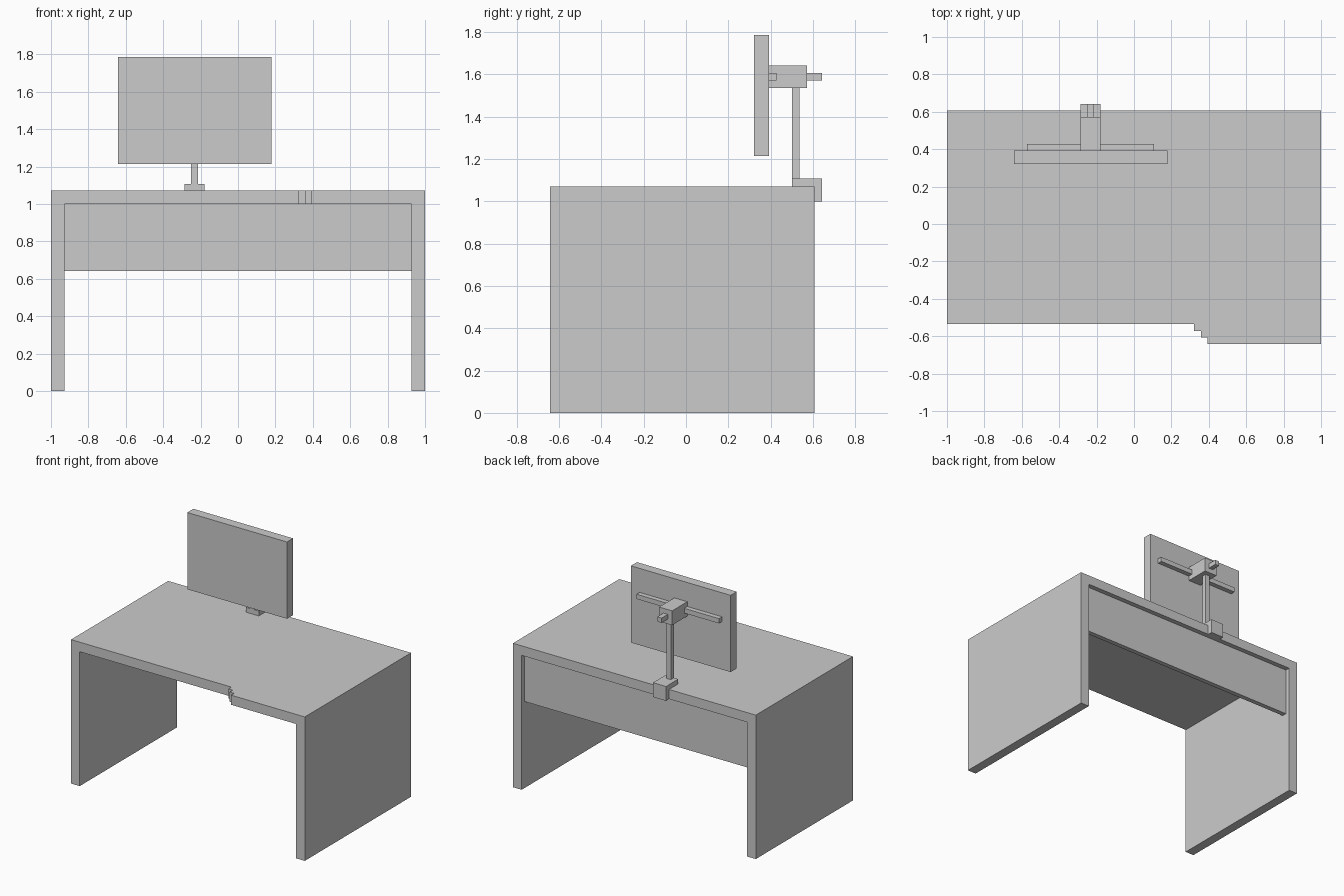
import bpy, bmesh
from mathutils import Vector

if "Cube" in bpy.data.objects:
    bpy.data.objects.remove(bpy.data.objects["Cube"])

U = 1 / 28  # every part sits on this grid step


def prism(name, outline, offset):
    """Extrude a closed outline of grid points along an offset."""
    bm = bmesh.new()
    face = bm.faces.new([bm.verts.new(Vector(p) * U) for p in outline])
    ext = bmesh.ops.extrude_face_region(bm, geom=[face], use_keep_orig=True)
    moved = [g for g in ext["geom"] if isinstance(g, bmesh.types.BMVert)]
    bmesh.ops.translate(bm, verts=moved, vec=Vector(offset) * U)
    bmesh.ops.recalc_face_normals(bm, faces=bm.faces)
    mesh = bpy.data.meshes.new(name)
    bm.to_mesh(mesh)
    bm.free()
    ob = bpy.data.objects.new(name, mesh)
    bpy.context.collection.objects.link(ob)
    return ob


def box(name, x, y, z):
    """Box from (min, max) grid ranges."""
    base = [(x[0], y[0], z[0]), (x[1], y[0], z[0]), (x[1], y[1], z[0]), (x[0], y[1], z[0])]
    return prism(name, base, (0, 0, z[1] - z[0]))


# Desk body: stepped top outline with the knee space cut away
outline = [(-28, -15), (9, -15), (9, -16), (10, -16), (10, -17), (11, -17),
           (11, -18), (28, -18), (28, 17), (-28, 17)]
desk = prism("desk_body", [(x, y, 0) for x, y in outline], (0, 0, 30))
cutter = box("knee_space_cutter", (-26, 26), (-25, 25), (-5, 28))
cutter.hide_render = True
cut = desk.modifiers.new("knee_space", "BOOLEAN")
cut.operation = "DIFFERENCE"
cut.solver = "EXACT"
cut.object = cutter
bpy.context.view_layer.objects.active = desk
bpy.ops.object.modifier_apply(modifier=cut.name)
bpy.data.objects.remove(cutter)

# Back panel, set in from the rear edge
box("back_panel", (-26, 26), (15, 16), (18, 28))

# Clamp hooked over the rear edge of the desk
clamp = [(14, 30), (17, 30), (17, 28), (18, 28), (18, 31), (14, 31)]
prism("clamp", [(-8, y, z) for y, z in clamp], (3, 0, 0))

# Monitor stand
box("stand_post", (-7, -6), (14, 15), (31, 43))
box("stand_head", (-8, -5), (11, 16), (43, 46))
box("head_handle", (-7, -6), (16, 18), (44, 45))
box("mount_bar", (-16, 3), (11, 12), (44, 45))

# Screen
box("screen", (-18, 5), (9, 11), (34, 50))
